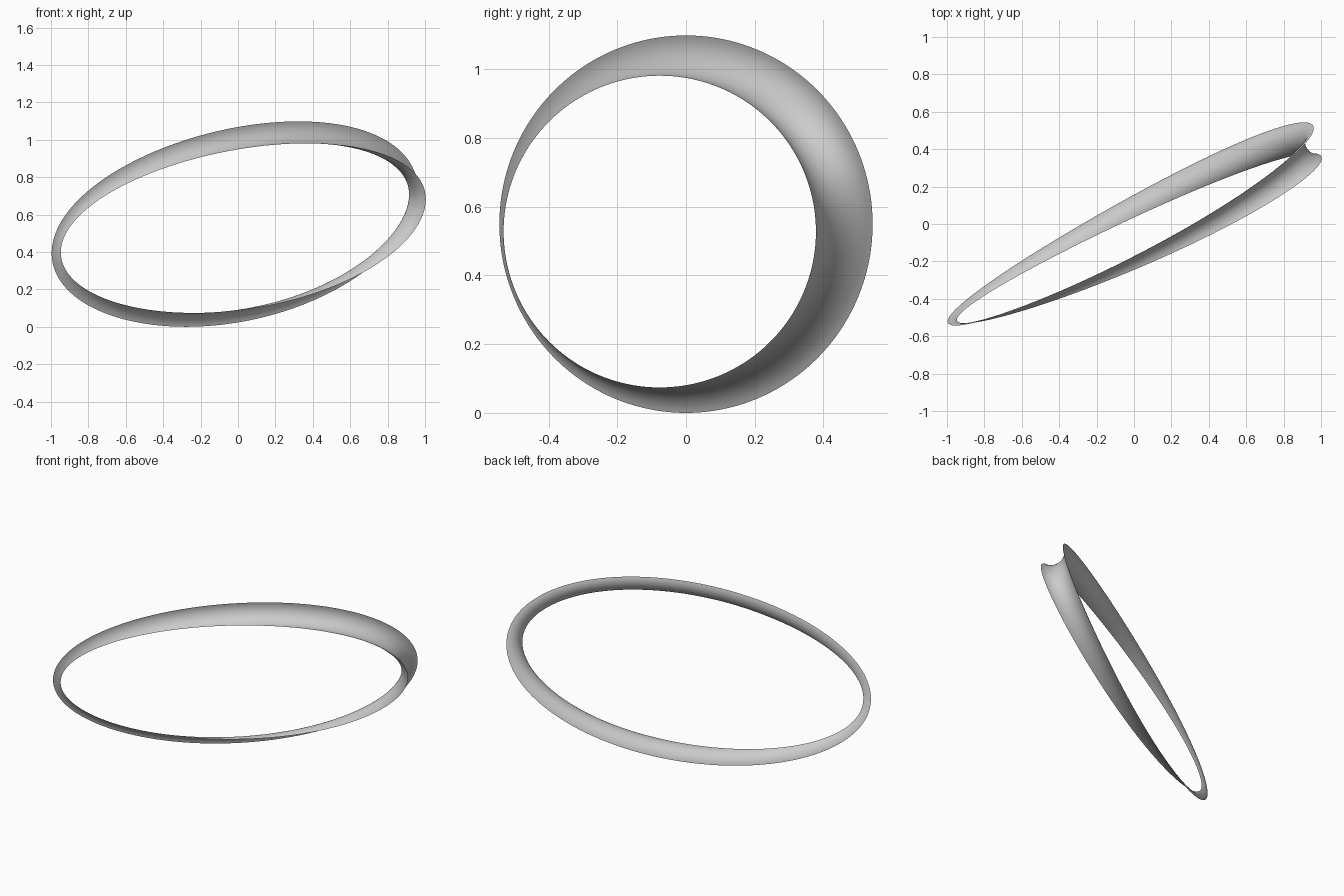
import bpy, bmesh
from math import sin, cos, asin, pi
from mathutils import Vector

if "Cube" in bpy.data.objects:
    bpy.data.objects.remove(bpy.data.objects["Cube"])

SEGMENTS, STEPS = 160, 16
GROOVE_RADIUS = 0.09
BOW = Vector((0.0225, 0, 0))      # slight saddle bend of both rims


def rim(center, u, v):
    """Saddle-bent elliptical rim: returns position and tangent functions."""
    c, u, v = Vector(center), Vector(u), Vector(v)
    return (lambda t: c + u * cos(t) + v * sin(t) + BOW * (1 - cos(2 * t)),
            lambda t: v * cos(t) - u * sin(t) + BOW * 2 * sin(2 * t))


# Two tilted rims that nearly touch on the left and spread apart on the right
back_pos, back_tan = rim((-0.022, 0, 0.549), (0.931, 0.543, 0), (0.30, 0, 0.549))
front_pos, front_tan = rim((0.024, -0.0765, 0.5275), (0.927, 0.4545, 0), (0.303, 0, 0.4535))

# Thin band: a groove of constant radius swept between the rims
bm = bmesh.new()
rows = []
for i in range(SEGMENTS):
    t = 2 * pi * i / SEGMENTS
    a, b = back_pos(t), front_pos(t)
    tangent = (back_tan(t) + front_tan(t)).normalized()
    chord = b - a
    inward = chord.cross(tangent).normalized()
    # groove is round when seen along the ring, so use the chord across it
    across = (chord - tangent * chord.dot(tangent)).length
    half = asin(min(0.97, across / (2 * GROOVE_RADIUS)))
    row = []
    for j in range(STEPS + 1):
        ang = half * (2 * j / STEPS - 1)
        along = chord * 0.5 * sin(ang) / sin(half)
        depth = inward * GROOVE_RADIUS * (cos(ang) - cos(half))
        row.append(bm.verts.new((a + b) / 2 + along + depth))
    rows.append(row)

for i in range(SEGMENTS):
    r, s = rows[i], rows[(i + 1) % SEGMENTS]
    for j in range(STEPS):
        bm.faces.new((r[j], r[j + 1], s[j + 1], s[j])).smooth = True

# Normals face the outside of the groove
bm.normal_update()
if rows[0][STEPS // 2].link_faces[0].normal.x < 0:
    bmesh.ops.reverse_faces(bm, faces=bm.faces[:])

mesh = bpy.data.meshes.new("grooved_ring")
bm.to_mesh(mesh)
bm.free()
ring = bpy.data.objects.new("grooved_ring", mesh)
bpy.context.collection.objects.link(ring)
